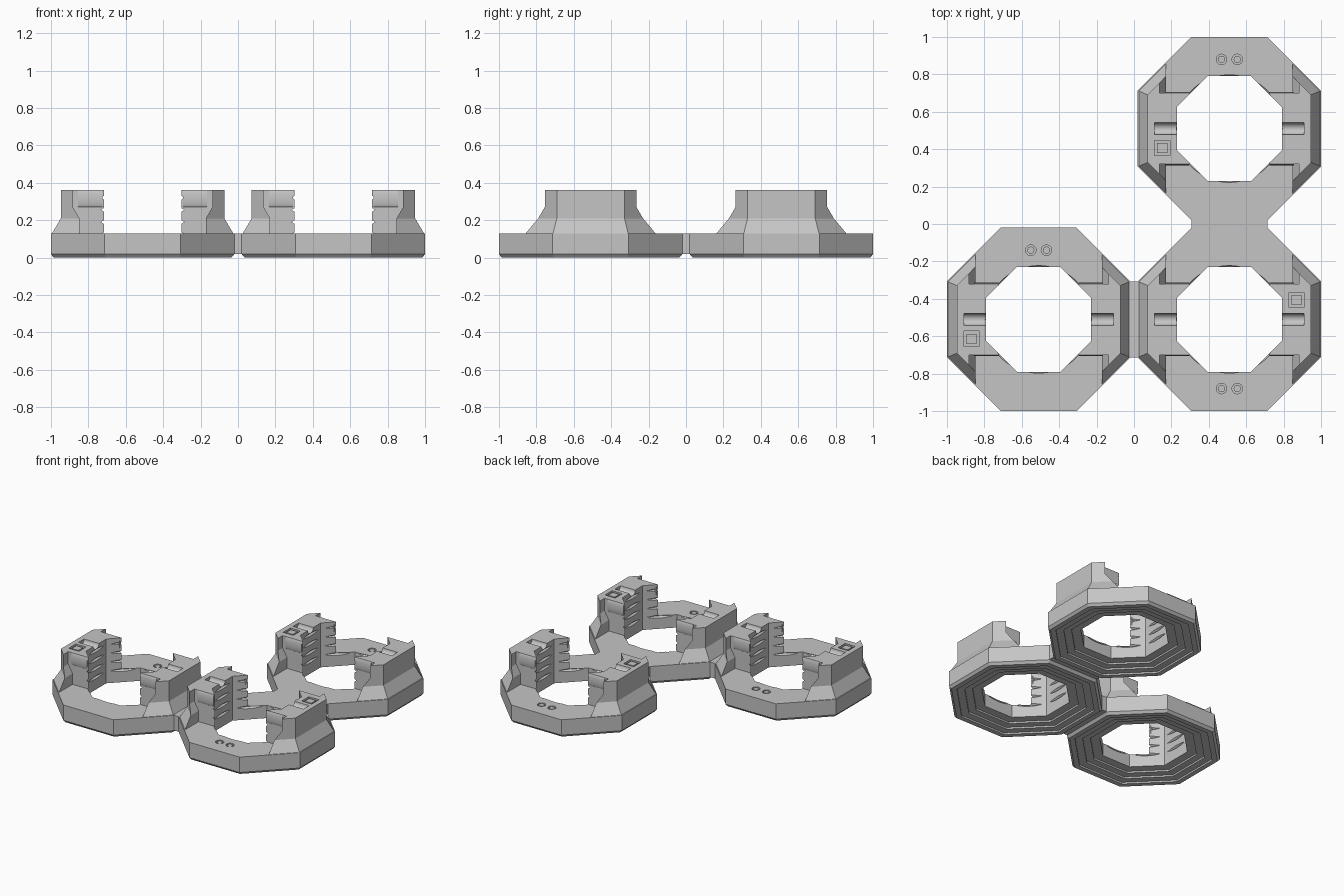
import bpy, bmesh, math
from math import pi, cos, sin, tan
from mathutils import Vector, Matrix

if "Cube" in bpy.data.objects:
    bpy.data.objects.remove(bpy.data.objects["Cube"])

grey = bpy.data.materials.new("matte grey")
grey.use_nodes = True
grey.diffuse_color = (0.56, 0.56, 0.56, 1)
grey.node_tree.nodes["Principled BSDF"].inputs["Base Color"].default_value = grey.diffuse_color

OFFSET = 0.51      # module centre distance from each axis
HOLE = 0.28        # apothem of the octagonal opening
DECK = 0.13        # top of the base ring
TOP = 0.36         # top of the towers


def finish(bm, name):
    bmesh.ops.recalc_face_normals(bm, faces=bm.faces)
    mesh = bpy.data.meshes.new(name)
    bm.to_mesh(mesh)
    bm.free()
    mesh.materials.append(grey)
    obj = bpy.data.objects.new(name, mesh)
    bpy.context.scene.collection.objects.link(obj)
    return obj


def loft(name, sections):
    """Solid through a list of (height, outline) sections."""
    bm = bmesh.new()
    rings = [[bm.verts.new((x, y, z)) for x, y in pts] for z, pts in sections]
    n = len(rings[0])
    for low, high in zip(rings, rings[1:]):
        for i in range(n):
            j = (i + 1) % n
            bm.faces.new((low[i], low[j], high[j], high[i]))
    bm.faces.new(rings[0])
    bm.faces.new(rings[-1])
    return finish(bm, name)


def lathe(name, profile, sides, closed):
    """Turn an (apothem, height) profile; closed profiles make a ring."""
    bm = bmesh.new()
    k = 1 / cos(pi / sides)
    rings = []
    for r, z in profile:
        angles = [(2 * i + 1) * pi / sides for i in range(sides)]
        rings.append([bm.verts.new((r * k * cos(a), r * k * sin(a), z)) for a in angles])
    pairs = list(zip(rings, rings[1:]))
    if closed:
        pairs.append((rings[-1], rings[0]))
    else:
        bm.faces.new(rings[0])
        bm.faces.new(rings[-1])
    for a, b in pairs:
        for i in range(sides):
            j = (i + 1) % sides
            bm.faces.new((a[i], a[j], b[j], b[i]))
    return finish(bm, name)


def box(name, x0, x1, y0, y1, z0, z1):
    pts = [(x0, y0), (x1, y0), (x1, y1), (x0, y1)]
    return loft(name, [(z0, pts), (z1, pts)])


def rod(name, radius, length, centre, axis="Z", sides=24):
    bm = bmesh.new()
    turn = {"Z": Matrix(), "X": Matrix.Rotation(pi / 2, 4, "Y")}[axis]
    bmesh.ops.create_cone(bm, cap_ends=True, segments=sides, radius1=radius,
                          radius2=radius, depth=length,
                          matrix=Matrix.Translation(Vector(centre)) @ turn)
    return finish(bm, name)


def combine(obj, other, operation):
    mod = obj.modifiers.new("combine", "BOOLEAN")
    mod.operation, mod.object, mod.solver = operation, other, "EXACT"
    with bpy.context.temp_override(object=obj, active_object=obj):
        bpy.ops.object.modifier_apply(modifier=mod.name)
    bpy.data.objects.remove(other)


def thread_cutter():
    profile = []
    for i in range(4):
        z = 0.125 + 0.065 * i
        profile += [(0.262, z - 0.025), (0.293, z), (0.262, z + 0.025)]
    return lathe("thread_cutter", profile, 64, False)


# Base ring with chamfered foot and shallow stepped underside
base = lathe("base_ring", [
    (HOLE, DECK), (0.49, DECK), (0.49, 0.018), (0.475, 0), (0.44, 0), (0.44, 0.012),
    (0.39, 0.012), (0.39, 0.024), (0.34, 0.024), (0.34, 0.036), (HOLE, 0.036)], 8, True)
combine(base, thread_cutter(), "DIFFERENCE")
parts = [base]

# Pair of round sockets with a pin in each
for x in (-0.042, 0.042):
    combine(base, rod("socket_cutter", 0.028, 0.04, (x, 0.37, DECK)), "DIFFERENCE")
    parts.append(rod("socket_pin", 0.019, 0.025, (x, 0.37, DECK - 0.0145)))


def wing(side, apothem, cut):
    """Outer octagon segment beyond x = cut."""
    h, y = apothem * tan(pi / 8), apothem * math.sqrt(2) - cut
    return [(side * px, py) for px, py in ((cut, -y), (apothem, -h), (apothem, h), (cut, y))]


# Two facing towers: flared outer shell plus inner clamp block
for side, label in ((-1, "right"), (1, "left")):
    tower = loft(label + "_tower", [
        (DECK, wing(side, 0.484, 0.338)), (0.21, wing(side, 0.437, 0.338)),
        (0.27, wing(side, 0.437, 0.373)), (TOP, wing(side, 0.437, 0.373))])
    h = HOLE * tan(pi / 8)
    half = [(0.41, 0.19), (0.207, 0.19), (HOLE, h)]
    outline = half + [(x, -y) for x, y in reversed(half)]
    outline = [(side * x, y) for x, y in outline]
    block = loft("clamp_block", [(DECK, outline), (TOP, outline)])
    combine(tower, block, "UNION")
    combine(tower, thread_cutter(), "DIFFERENCE")
    combine(tower, rod("slot_cutter", 0.032, 0.16, (side * 0.32, 0, TOP), "X"), "DIFFERENCE")
    # Rounded clip ridges at the ends of the block
    for y in (-1, 1):
        ridge = rod("clip_ridge", 0.045, 0.13, (side * 0.28, 0, 0), "X", 20)
        ridge.data.transform(Matrix.Translation((0, y * 0.188, 0.315))
                             @ Matrix.Diagonal((1, 0.2, 1, 1)))
        ridge.name = label + "_clip_ridge"
        parts.append(ridge)
    # Square key recess on one tower only
    if side < 0:
        combine(tower, box("key_cutter", -0.4, -0.318, -0.145, -0.063, TOP - 0.02, TOP + 0.02),
                "DIFFERENCE")
        parts.append(box("key_pad", -0.386, -0.332, -0.131, -0.077, TOP - 0.021, TOP - 0.003))
    parts.append(tower)

for part in parts:
    bpy.ops.object.select_all(action="DESELECT")
    part.select_set(True)
    bpy.context.view_layer.objects.active = part
    bpy.ops.object.shade_smooth_by_angle(angle=math.radians(25))

# Three modules, the front left one turned half round
places = (("rear_left", 1, 1, 0), ("front_left", 1, -1, pi), ("front_right", -1, -1, 0))
for label, sx, sy, turn in places:
    for part in parts:
        copy = part.copy()
        copy.name = label + "_" + part.name
        copy.location = (sx * OFFSET, sy * OFFSET, 0)
        copy.rotation_euler.z = turn
        bpy.context.scene.collection.objects.link(copy)
for part in parts:
    bpy.data.objects.remove(part)

# Bridges between neighbouring modules
box("rear_bridge", 0.307, 0.713, -0.025, 0.025, 0.02, DECK)
box("side_bridge", -0.025, 0.025, -0.713, -0.307, 0.02, DECK)
